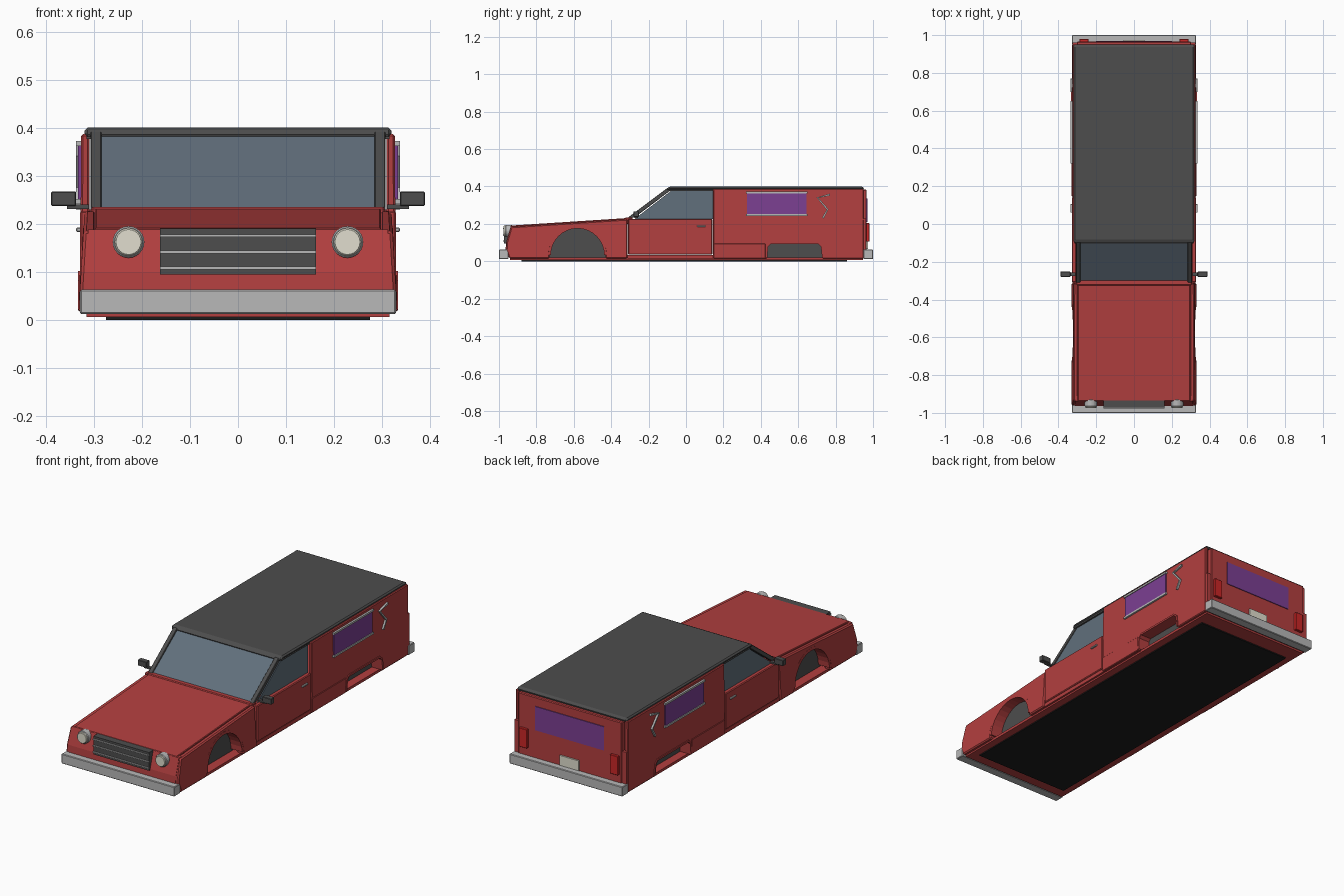
import bpy, bmesh, math
from mathutils import Matrix, Vector


def material(name, rgb):
    m = bpy.data.materials.new(name)
    m.diffuse_color = (*rgb, 1)
    return m


RED = material("red_paint", (0.45, 0.05, 0.05))
DARK = material("dark_trim", (0.075, 0.075, 0.075))
BLACK = material("underside_black", (0.012, 0.012, 0.012))
GLASS = material("glass", (0.12, 0.16, 0.20))
PURPLE = material("curtain_purple", (0.20, 0.05, 0.29))
CHROME = material("chrome", (0.48, 0.48, 0.48))
LAMP = material("headlight_cream", (0.75, 0.73, 0.62))
TAIL = material("tail_red", (0.6, 0.02, 0.02))


def finish(name, bm, mat, bevel=0, mirror=False):
    bmesh.ops.recalc_face_normals(bm, faces=bm.faces)
    me = bpy.data.meshes.new(name)
    bm.to_mesh(me)
    bm.free()
    me.materials.append(mat)
    ob = bpy.data.objects.new(name, me)
    bpy.context.collection.objects.link(ob)
    if bevel:
        b = ob.modifiers.new("bevel", 'BEVEL')
        b.width, b.segments, b.limit_method = bevel, 1, 'ANGLE'
        b.angle_limit = math.radians(40)
    if mirror:
        ob.modifiers.new("mirror", 'MIRROR')
    return ob


def prism(name, pts, x0, x1, mat, bevel=0, mirror=False, slope=0):
    """Side profile of (y, z) points extruded from x0 to x1; slope leans the outer face in."""
    bm = bmesh.new()
    a = [bm.verts.new((x0, y, z)) for y, z in pts]
    b = [bm.verts.new((x1 - slope * z, y, z)) for y, z in pts]
    bm.faces.new(a)
    bm.faces.new(b[::-1])
    n = len(pts)
    for i in range(n):
        j = (i + 1) % n
        bm.faces.new((a[i], b[i], b[j], a[j]))
    return finish(name, bm, mat, bevel, mirror)


def box(name, x, y, z, mat, bevel=0, mirror=False):
    return prism(name, [(y[0], z[0]), (y[1], z[0]), (y[1], z[1]), (y[0], z[1])],
                 x[0], x[1], mat, bevel, mirror)


def arc(cy, cz, r, a0, a1, n):
    return [(cy + r * math.cos(math.radians(a0 + (a1 - a0) * i / n)),
             cz + r * math.sin(math.radians(a0 + (a1 - a0) * i / n))) for i in range(n + 1)]


def strip(path, w):
    """Closed outline of a line path with width w in the y-z plane."""
    p = [Vector(q) for q in path]
    left, right = [], []
    for i, q in enumerate(p):
        d = (p[min(i + 1, len(p) - 1)] - p[max(i - 1, 0)]).normalized()
        s = Vector((-d.y, d.x)) * w / 2
        left.append(tuple(q + s))
        right.append(tuple(q - s))
    return left + right[::-1]


# Underside
box("floor_pan", (-0.275, 0.275), (-0.88, 0.86), (0, 0.008), BLACK)
box("sill_frame", (-0.315, 0.315), (-0.94, 0.945), (0.006, 0.02), RED)

# Front fenders with round wheel arches
fender = [(-0.945, 0.015), (-0.962, 0.06), (-0.96, 0.10), (-0.935, 0.185), (-0.313, 0.226),
          (-0.313, 0.015), (-0.43, 0.015)] + arc(-0.58, 0.033, 0.15, 0, 180, 16) + [(-0.73, 0.015)]
prism("front_fender", fender, 0.295, 0.333, RED, 0.006, True, 0.06)
lip = arc(-0.58, 0.033, 0.158, 0, 180, 16) + arc(-0.58, 0.033, 0.143, 180, 0, 16)
prism("front_arch_lip", lip, 0.265, 0.332, RED, 0, True, 0.05)
prism("front_wheel_liner", arc(-0.58, 0.02, 0.16, 0, 180, 16), 0.235, 0.265, DARK, 0, True)

# Doors
box("door", (0.305, 0.329), (-0.309, 0.141), (0.036, 0.227), RED, 0.004, True)
box("door_sill", (0.30, 0.325), (-0.313, 0.145), (0.015, 0.034), RED, 0, True)
box("door_handle", (0.325, 0.337), (0.06, 0.105), (0.183, 0.192), CHROME, 0.002, True)

# Rear side panels with low skirted wheel openings
side = [(0.145, 0.015), (0.433, 0.015), (0.437, 0.08), (0.45, 0.095), (0.71, 0.095),
        (0.725, 0.08), (0.73, 0.015), (0.95, 0.015), (0.95, 0.387), (0.145, 0.387)]
prism("rear_side_panel", side, 0.309, 0.329, RED, 0.004, True, 0.006)
box("lower_skirt", (0.32, 0.331), (0.146, 0.425), (0.016, 0.095), RED, 0.003, True)
prism("rear_arch_lip", strip([(0.43, 0.02), (0.434, 0.08), (0.452, 0.097), (0.708, 0.097),
                              (0.726, 0.08), (0.733, 0.02)], 0.01), 0.27, 0.333, RED, 0, True)
box("rear_wheel_liner", (0.235, 0.27), (0.43, 0.735), (0.02, 0.11), DARK, 0, True)

# Nose, hood and cowl
nose = [(-0.94, 0.012), (-0.965, 0.06), (-0.962, 0.10), (-0.937, 0.188), (-0.91, 0.188), (-0.92, 0.012)]
prism("nose_panel", nose, -0.312, 0.312, RED)
prism("hood", [(-0.938, 0.18), (-0.937, 0.191), (-0.32, 0.231), (-0.32, 0.215)], -0.298, 0.298, RED, 0.003)
box("cowl", (-0.306, 0.306), (-0.325, -0.285), (0.2, 0.235), RED, 0.004)

# Grille and headlights
box("grille", (-0.162, 0.162), (-0.972, -0.935), (0.094, 0.19), DARK)
for i in range(3):
    z = 0.108 + i * 0.0335
    box(f"grille_bar_{i + 1}", (-0.162, 0.162), (-0.978, -0.97), (z - 0.003, z + 0.003), CHROME)
for name, r, y0, y1, mat in (("headlight_rim", 0.033, -0.966, -0.93, CHROME),
                             ("headlight", 0.029, -0.975, -0.94, LAMP)):
    bm = bmesh.new()
    mx = Matrix.Translation((0.228, (y0 + y1) / 2, 0.162)) @ Matrix.Rotation(math.pi / 2, 4, 'X')
    bmesh.ops.create_cone(bm, cap_ends=True, segments=24, radius1=r, radius2=r, depth=y1 - y0, matrix=mx)
    finish(name, bm, mat, 0.003, True)

# Bumpers
box("front_bumper", (-0.329, 0.329), (-1.0, -0.95), (0.012, 0.063), CHROME, 0.003)
box("rear_bumper", (-0.329, 0.329), (0.95, 1.0), (0.012, 0.063), CHROME, 0.003)

# Windshield, pillars and side glass
prism("windshield", [(-0.303, 0.233), (-0.095, 0.386), (-0.085, 0.386), (-0.293, 0.233)], -0.29, 0.29, GLASS)
prism("windshield_pillar", [(-0.312, 0.233), (-0.1, 0.392), (-0.075, 0.385), (-0.277, 0.233)],
      0.284, 0.307, DARK, 0.002, True)
prism("side_glass", [(-0.277, 0.225), (-0.075, 0.38), (0.145, 0.38), (0.145, 0.225)], 0.302, 0.307, GLASS, 0, True)
box("window_top_rail", (0.30, 0.316), (-0.09, 0.146), (0.376, 0.39), DARK, 0, True)

# Roof
prism("roof", [(-0.108, 0.381), (-0.09, 0.4), (0.945, 0.4), (0.955, 0.385), (0.945, 0.381)],
      -0.32, 0.32, DARK, 0.007)

# Door mirrors
box("mirror", (0.337, 0.389), (-0.28, -0.252), (0.237, 0.267), DARK, 0.002, True)
box("mirror_arm", (0.31, 0.356), (-0.275, -0.257), (0.231, 0.24), DARK, 0, True)

# Rear side windows, rails and curved ornament irons
box("side_curtain_window", (0.32, 0.333), (0.325, 0.645), (0.252, 0.362), PURPLE, 0, True)
for label, z in (("upper", 0.367), ("lower", 0.247)):
    box(f"{label}_window_rail", (0.32, 0.337), (0.32, 0.65), (z - 0.005, z + 0.005), CHROME, 0, True)
prism("ornament_iron", strip([(0.77, 0.357), (0.703, 0.34), (0.757, 0.277), (0.732, 0.232)], 0.01),
      0.32, 0.337, CHROME, 0, True)

# Tailgate and rear fittings
box("tailgate", (-0.302, 0.302), (0.935, 0.966), (0.016, 0.383), RED, 0.004)
box("lower_corner_post", (0.30, 0.326), (0.94, 0.962), (0.016, 0.23), RED, 0, True)
box("rear_window", (-0.2, 0.2), (0.95, 0.97), (0.21, 0.335), PURPLE)
box("tail_light", (0.242, 0.288), (0.95, 0.98), (0.105, 0.205), TAIL, 0.002, True)
box("number_plate", (-0.055, 0.055), (0.95, 0.974), (0.066, 0.118), LAMP)
